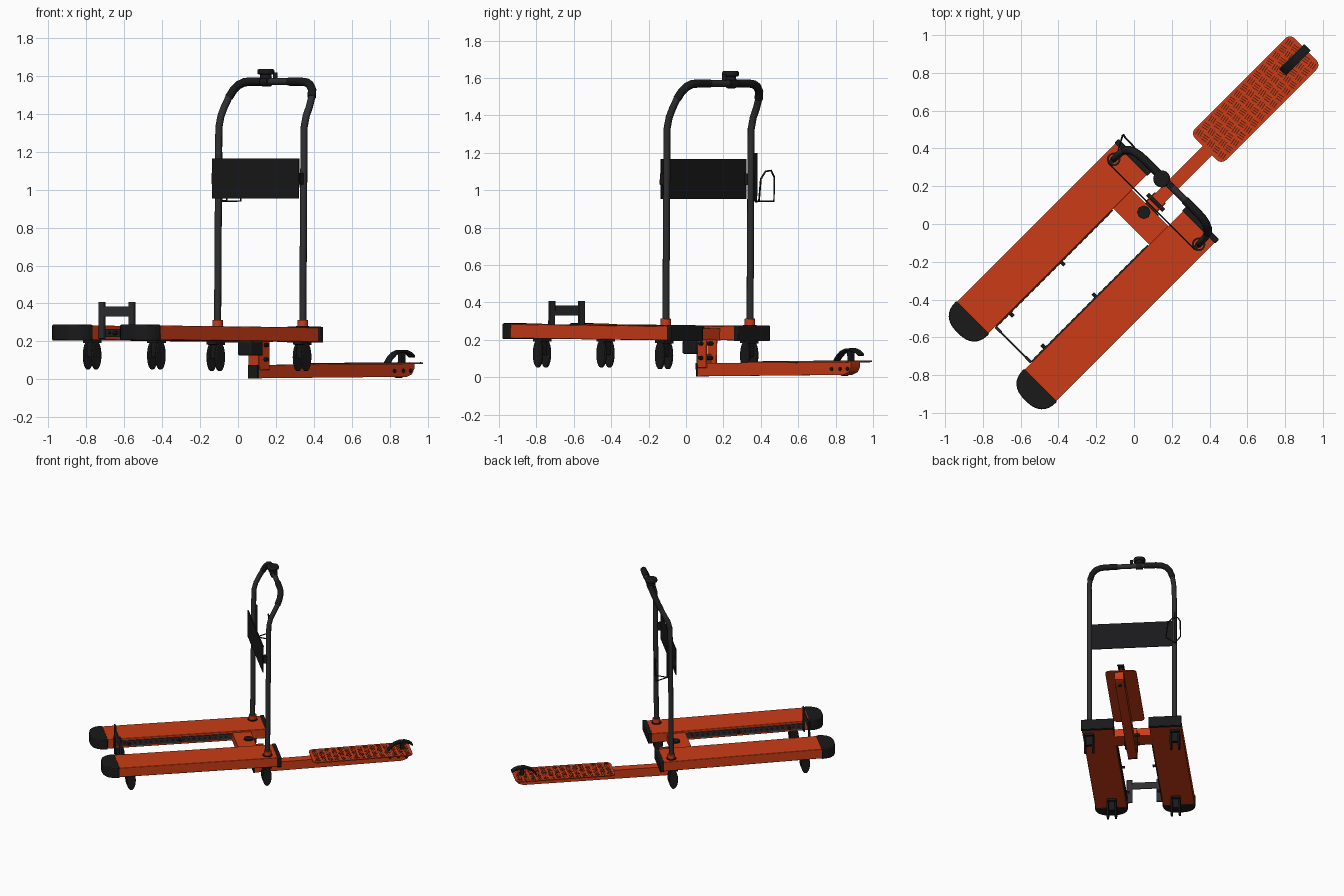
import bpy, bmesh, math
from mathutils import Matrix, Vector

if "Cube" in bpy.data.objects:
    bpy.data.objects.remove(bpy.data.objects["Cube"])

# Local axes: u = along the cart (x), v = across it (y); the whole cart is turned 45 degrees
TURN = Matrix.Rotation(math.radians(45), 4, 'Z')
CART = TURN @ Matrix.Rotation(0.009, 4, 'Y')
ARM = TURN @ Matrix.Rotation(-0.007, 4, 'Y')


def material(name, rgb):
    m = bpy.data.materials.new(name)
    m.diffuse_color = (*rgb, 1)
    m.use_nodes = True
    m.node_tree.nodes["Principled BSDF"].inputs["Base Color"].default_value = m.diffuse_color
    return m


ORANGE = material("orange_paint", (0.60, 0.045, 0.008))
BLACK = material("black_rubber", (0.010, 0.010, 0.011))
STEEL = material("dark_steel", (0.028, 0.028, 0.031))
TREAD = material("tread_dark", (0.09, 0.015, 0.006))


def finish(name, bm, mat, frame, bevel=0):
    bmesh.ops.recalc_face_normals(bm, faces=bm.faces)
    me = bpy.data.meshes.new(name)
    bm.to_mesh(me)
    bm.free()
    ob = bpy.data.objects.new(name, me)
    bpy.context.collection.objects.link(ob)
    me.materials.append(mat)
    ob.matrix_world = frame
    if bevel:
        b = ob.modifiers.new("bevel", 'BEVEL')
        b.width, b.segments, b.limit_method = bevel, 2, 'ANGLE'
    bpy.ops.object.select_all(action='DESELECT')
    ob.select_set(True)
    bpy.context.view_layer.objects.active = ob
    bpy.ops.object.shade_smooth_by_angle(angle=math.radians(35))
    return ob


def add_box(bm, c, s, rot=0):
    bmesh.ops.create_cube(bm, size=1, matrix=Matrix.Translation(c)
                          @ Matrix.Rotation(rot, 4, 'Z') @ Matrix.Diagonal((*s, 1)))


def box(name, lo, hi, mat, frame=CART, bevel=0):
    lo, hi = Vector(lo), Vector(hi)
    bm = bmesh.new()
    add_box(bm, (lo + hi) / 2, hi - lo)
    return finish(name, bm, mat, frame, bevel)


def add_cyl(bm, c, r, depth, axis='Z', n=24, stretch=1):
    rot = {'Z': Matrix(), 'Y': Matrix.Rotation(math.pi / 2, 4, 'X'),
           'X': Matrix.Rotation(math.pi / 2, 4, 'Y')}[axis]
    bmesh.ops.create_cone(bm, cap_ends=True, segments=n, radius1=r, radius2=r, depth=depth,
                          matrix=Matrix.Translation(c) @ Matrix.Diagonal((1, 1, stretch, 1)) @ rot)


def cyl(name, c, r, depth, mat, axis='Z', frame=CART, n=24, stretch=1, bevel=0):
    bm = bmesh.new()
    add_cyl(bm, c, r, depth, axis, n, stretch)
    return finish(name, bm, mat, frame, bevel)


def prism(name, pts, a, b, mat, frame=CART, upright=False, bevel=0):
    """Extrude an outline: (u, v) along z, or (u, z) along v when upright."""
    bm = bmesh.new()
    put = (lambda p, h: (p[0], h, p[1])) if upright else (lambda p, h: (p[0], p[1], h))
    f = bm.faces.new([bm.verts.new(put(p, a)) for p in pts])
    ext = bmesh.ops.extrude_face_region(bm, geom=[f])
    d = Vector(put((0, 0), b - a))
    bmesh.ops.translate(bm, vec=d, verts=[e for e in ext['geom'] if isinstance(e, bmesh.types.BMVert)])
    return finish(name, bm, mat, frame, bevel)


def tube(name, pts, r, mat, cyclic=False, frame=CART):
    cu = bpy.data.curves.new(name, 'CURVE')
    cu.dimensions, cu.bevel_depth, cu.bevel_resolution, cu.use_fill_caps = '3D', r, 3, True
    sp = cu.splines.new('POLY')
    sp.points.add(len(pts) - 1)
    for p, co in zip(sp.points, pts):
        p.co = (*co, 1)
    sp.use_cyclic_u = cyclic
    sp.use_smooth = True
    ob = bpy.data.objects.new(name, cu)
    bpy.context.collection.objects.link(ob)
    cu.materials.append(mat)
    ob.matrix_world = frame


for s, side in ((1, "left"), (-1, "right")):
    def span(name, u0, u1, v0, v1, z0, z1, mat, bevel=0):
        box(f"{side}_{name}", (u0, min(s * v0, s * v1), z0), (u1, max(s * v0, s * v1), z1), mat, CART, bevel)

    # Long deck beam with its end caps
    span("beam", -0.96, 0.235, 0.135, 0.372, 0.199, 0.275, ORANGE, 0.004)
    span("rear_cap", 0.228, 0.258, 0.130, 0.377, 0.195, 0.279, BLACK, 0.005)
    nose = []
    for i in range(17):
        t = math.pi * i / 16
        c, d = math.cos(t), math.sin(t)
        nose.append((-0.955 - 0.115 * d ** 0.8, s * (0.2535 + 0.1235 * math.copysign(abs(c) ** 0.8, c))))
    prism(f"{side}_front_cap", nose, 0.195, 0.279, BLACK, bevel=0.006)

    # Perforated rail on the inner side of the beam
    span("inner_rail", -0.90, -0.03, 0.128, 0.136, 0.215, 0.258, STEEL)
    bm = bmesh.new()
    for i in range(21):
        add_cyl(bm, (-0.87 + i * 0.04, s * 0.128, 0.237), 0.010, 0.003, 'Y', 12)
    finish(f"{side}_rail_holes", bm, BLACK, CART)
    for u in (-0.80, -0.417):
        cyl(f"{side}_rail_bolt", (u, s * 0.12, 0.237), 0.010, 0.03, BLACK, 'Y', n=12)

    # Twin-wheel casters
    for u, v, where in ((-0.85, 0.24, "front"), (0.155, 0.322, "rear")):
        for k in (-1, 1):
            cyl(f"{side}_{where}_caster_wheel", (u, s * v + k * 0.030, 0.118), 0.034, 0.016, BLACK,
                'Y', stretch=2.2, bevel=0.004)
        box(f"{side}_{where}_caster_fork", (u - 0.015, s * v - 0.024, 0.11), (u + 0.015, s * v + 0.024, 0.185), BLACK)
        box(f"{side}_{where}_caster_plate", (u - 0.035, s * v - 0.035, 0.183), (u + 0.035, s * v + 0.035, 0.2), BLACK)

    # Handle socket and front upright
    cyl(f"{side}_handle_socket", (0.163, s * 0.318, 0.293), 0.028, 0.042, ORANGE)
    cyl(f"{side}_socket_base", (0.163, s * 0.318, 0.277), 0.036, 0.008, BLACK)
    span("front_upright", -0.912, -0.900, 0.090, 0.134, 0.205, 0.400, STEEL, 0.003)

box("front_crossbar", (-0.911, -0.11, 0.322), (-0.903, 0.11, 0.376), STEEL)

# Cross member joining the beams
box("cross_member", (-0.022, -0.14, 0.198), (0.118, 0.14, 0.262), ORANGE)
box("motor_box", (0.03, -0.062, 0.125), (0.125, 0.035, 0.198), BLACK, bevel=0.008)
cyl("motor_knob", (0.078, 0.007, 0.266), 0.036, 0.012, BLACK, n=8)

# Bent handle with thumb knob and panel
half = [(0.163, 0.318, 0.27), (0.163, 0.318, 1.33), (0.178, 0.318, 1.39), (0.203, 0.317, 1.44),
        (0.228, 0.309, 1.49), (0.247, 0.292, 1.53), (0.258, 0.265, 1.556), (0.264, 0.232, 1.569), (0.266, 0.19, 1.573)]
tube("handle", half + [(u, -v, z) for u, v, z in reversed(half)], 0.019, STEEL)
for s in (1, -1):
    tube("handle_grip", [(u, s * v, z) for u, v, z in half[4:]] + [(0.266, s * 0.10, 1.573)], 0.0225, BLACK)
cyl("handle_clamp", (0.263, 0.065, 1.573), 0.026, 0.05, BLACK, 'Y')
cyl("handle_knob_stem", (0.258, 0.065, 1.605), 0.030, 0.03, BLACK)
cyl("handle_knob", (0.258, 0.065, 1.625), 0.045, 0.028, BLACK, bevel=0.008)
cyl("handle_button", (0.27, 0.005, 1.605), 0.012, 0.03, BLACK)
box("handle_panel", (0.119, -0.322, 0.955), (0.126, 0.322, 1.167), BLACK)
for v in (-0.318, 0.318):
    box("panel_clip", (0.122, v - 0.012, 1.03), (0.16, v + 0.012, 1.09), BLACK)

# Wire bottle holder on the left post
box("holder_plate", (0.178, 0.318, 0.945), (0.192, 0.338, 1.2), BLACK)
tube("holder_wire", [(-0.09, 0.37, 0.94), (-0.06, 0.47, 0.94), (-0.055, 0.472, 1.07), (-0.045, 0.455, 1.105),
                     (-0.015, 0.425, 1.10), (0.005, 0.40, 1.06), (0.015, 0.39, 0.94)], 0.005, BLACK, True, Matrix())

# Tow arm and its hinge
prism("tow_arm", [(0.118, 0.004), (1.225, 0.004), (1.265, 0.018), (1.282, 0.045), (1.282, 0.074), (0.118, 0.074)],
      -0.034, 0.034, ORANGE, ARM, True)
box("tow_arm_cap", (0.110, -0.036, 0.002), (0.120, 0.036, 0.075), BLACK, ARM)
for v in (-0.038, 0.038):
    box("hinge_plate", (0.125, v - 0.004, 0.05), (0.195, v + 0.004, 0.205), ORANGE, bevel=0.004)
box("hinge_block", (0.115, -0.036, 0.07), (0.155, 0.036, 0.125), ORANGE)
for z in (0.105, 0.182):
    cyl("hinge_bolt", (0.16, 0, z), 0.011, 0.12, BLACK, 'Y')
for u in (1.135, 1.20, 1.255):
    cyl("arm_bolt", (u, 0, 0.036), 0.011, 0.076, BLACK, 'Y', ARM)
cyl("arm_wheel", (1.20, 0, 0.030), 0.032, 0.030, BLACK, 'Y', ARM)

# Foot platform with rounded corners
outline = []
for cu, cv, a0 in ((1.262, 0.094, 0), (0.585, 0.094, 90), (0.585, -0.070, 180), (1.262, -0.070, 270)):
    for k in range(5):
        a = math.radians(a0 + 22.5 * k)
        outline.append((cu + 0.035 * math.cos(a), cv + 0.035 * math.sin(a)))
prism("foot_platform", outline, 0.071, 0.079, ORANGE, ARM)

# Raised tread, short bars in alternating directions
bm = bmesh.new()
for i in range(15):
    for j in range(5):
        turn = (i + j) % 2 * math.pi / 2 + 0.2
        for k in (-1, 0, 1):
            off = Matrix.Rotation(turn, 3, 'Z') @ Vector((0, k * 0.013, 0))
            add_box(bm, Vector((0.588 + i * 0.048, -0.073 + j * 0.0425, 0.079)) + off, (0.034, 0.005, 0.003), turn)
finish("platform_tread", bm, TREAD, ARM)

# Curved rear foot brake
top = [(1.125, 0.083), (1.145, 0.108), (1.175, 0.132), (1.215, 0.146), (1.255, 0.146), (1.29, 0.134), (1.312, 0.118)]
low = [(u, z - 0.014) for u, z in reversed(top)]
prism("foot_brake", top + low, -0.012, 0.036, BLACK, ARM, True, 0.003)
box("foot_brake_post", (1.22, 0.0, 0.075), (1.25, 0.024, 0.138), BLACK, ARM)
